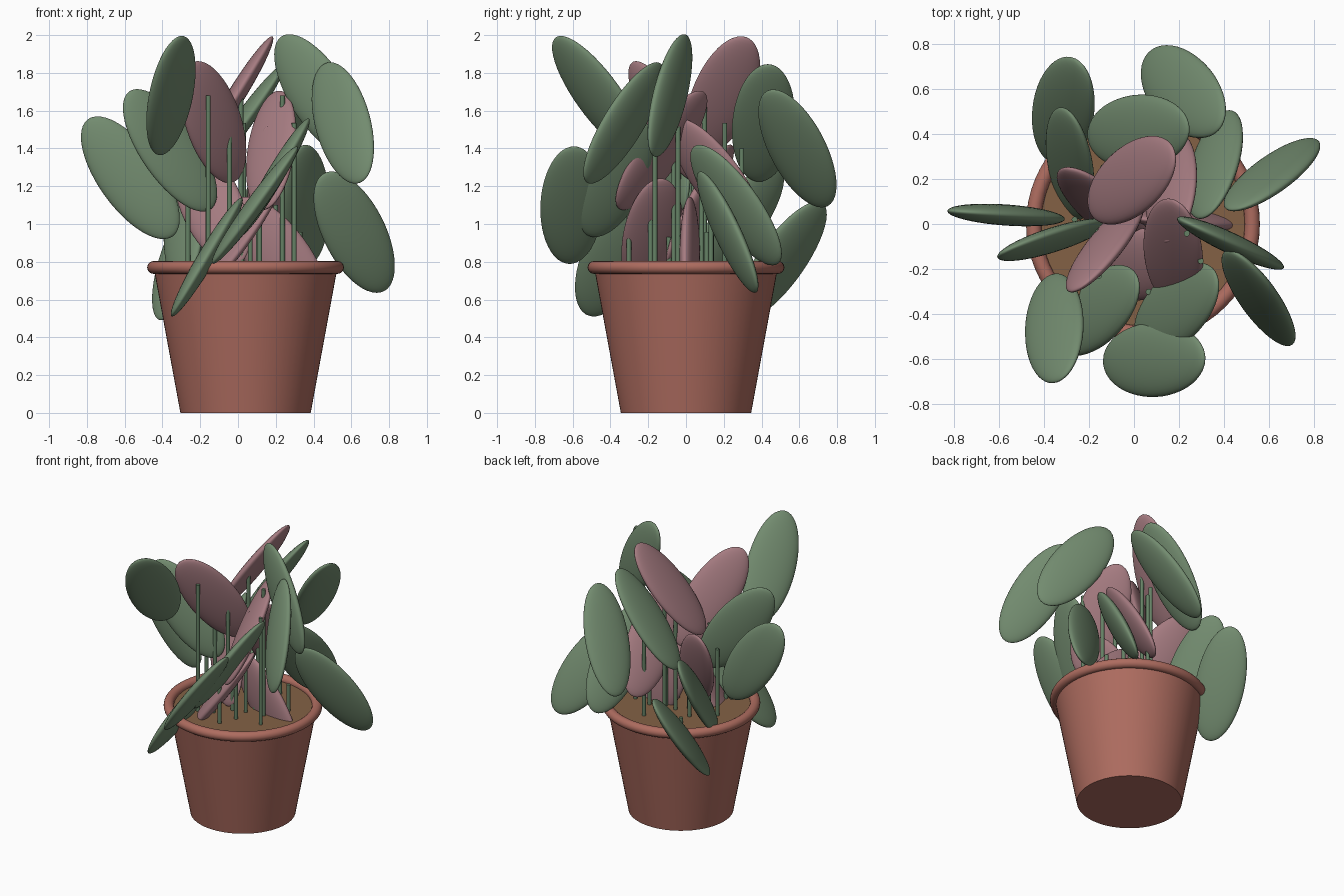
import bpy
import bmesh
from math import sin, cos, pi, radians
from mathutils import Matrix, Vector

cube = bpy.data.objects.get("Cube")
if cube:
    bpy.data.objects.remove(cube, do_unlink=True)


def make_material(name, red, green, blue):
    mat = bpy.data.materials.new(name)
    mat.use_nodes = True
    mat.diffuse_color = (red, green, blue, 1)
    shader = mat.node_tree.nodes["Principled BSDF"]
    shader.inputs["Base Color"].default_value = (red, green, blue, 1)
    shader.inputs["Roughness"].default_value = 0.8
    return mat


terracotta = make_material("terracotta", 0.42, 0.15, 0.115)
earth = make_material("brown earth", 0.23, 0.12, 0.06)
leaf_green = make_material("leaf green", 0.17, 0.26, 0.16)
stalk_green = make_material("stalk green", 0.13, 0.22, 0.13)
leaf_pink = make_material("dusty pink", 0.38, 0.2, 0.22)

POT_CENTRE = Vector((0.04, 0, 0))
SOIL_HEIGHT = 0.765
LEAF_TILT = radians(36)
LEAF_WIDTH, LEAF_THICKNESS, LEAF_LENGTH = 0.166, 0.047, 0.383


def add_object(name, bm, material):
    mesh = bpy.data.meshes.new(name)
    bmesh.ops.recalc_face_normals(bm, faces=bm.faces)
    bm.to_mesh(mesh)
    bm.free()
    mesh.materials.append(material)
    obj = bpy.data.objects.new(name, mesh)
    bpy.context.collection.objects.link(obj)
    bpy.ops.object.select_all(action="DESELECT")
    obj.select_set(True)
    bpy.context.view_layer.objects.active = obj
    bpy.ops.object.shade_smooth_by_angle(angle=radians(40))
    return obj


def add_cone(name, material, base, height, low_radius, high_radius, sides):
    bm = bmesh.new()
    bmesh.ops.create_cone(bm, cap_ends=True, segments=sides, radius1=low_radius,
                          radius2=high_radius, depth=height)
    bmesh.ops.translate(bm, verts=bm.verts, vec=base + Vector((0, 0, height / 2)))
    return add_object(name, bm, material)


def add_ring(name, material, centre, radius, thickness, sides=64, around=16):
    """Round bead made by sweeping a circle about the vertical axis."""
    bm = bmesh.new()
    circle = [bm.verts.new((radius + thickness * cos(k * 2 * pi / around), 0,
                            thickness * sin(k * 2 * pi / around)))
              for k in range(around)]
    edges = [bm.edges.new((circle[k - 1], circle[k])) for k in range(around)]
    bmesh.ops.spin(bm, geom=circle + edges, cent=(0, 0, 0), axis=(0, 0, 1),
                   angle=2 * pi, steps=sides, use_merge=True)
    bmesh.ops.remove_doubles(bm, verts=bm.verts, dist=0.0001)
    bmesh.ops.translate(bm, verts=bm.verts, vec=centre)
    return add_object(name, bm, material)


def add_leaf(name, material, centre, lean, roll):
    """Flattened egg whose top leans toward an azimuth, rolled on its long axis."""
    a, r = radians(lean), radians(roll)
    along = Vector((sin(LEAF_TILT) * cos(a), sin(LEAF_TILT) * sin(a), cos(LEAF_TILT)))
    level = Vector((-sin(a), cos(a), 0))
    rising = along.cross(level)
    width = cos(r) * rising + sin(r) * level
    normal = sin(r) * rising - cos(r) * level
    axes = Matrix((width * LEAF_WIDTH, normal * LEAF_THICKNESS,
                   along * LEAF_LENGTH)).transposed().to_4x4()
    bm = bmesh.new()
    bmesh.ops.create_uvsphere(bm, u_segments=40, v_segments=24, radius=1)
    bmesh.ops.transform(bm, matrix=Matrix.Translation(centre) @ axes, verts=bm.verts)
    add_object(name, bm, material)


def add_stalk(name, centre):
    """Upright stalk halfway between the pot axis and the leaf."""
    foot = (POT_CENTRE + centre) / 2
    foot.z = SOIL_HEIGHT - 0.03
    add_cone(name, stalk_green, foot, centre.z - foot.z, 0.013, 0.013, 16)


# Pot, rim and soil
add_cone("pot", terracotta, POT_CENTRE, 0.76, 0.345, 0.485, 64)
add_ring("pot_rim", terracotta, POT_CENTRE + Vector((0, 0, 0.77)), 0.487, 0.034)
add_cone("soil", earth, POT_CENTRE + Vector((0, 0, 0.74)), SOIL_HEIGHT - 0.74,
         0.475, 0.475, 64)

# Leaves: centre, azimuth of the lean, roll
green_leaves = [
    (-0.355, -0.465, 1.68, -80, 55),
    (-0.57, 0.04, 1.245, 176, 0),
    (0.615, 0.22, 0.957, -136, 30),
    (0.555, -0.33, 1.535, 117, -30),
    (0.09, -0.605, 1.1, 3, 90),
    (0.22, 0.59, 1.4, -40, 72),
    (0.02, 0.41, 1.535, 6, 90),
    (-0.315, 0.505, 0.805, 70, -60),
    (-0.285, 0.27, 1.0, 90, -38),
    (-0.36, -0.07, 1.39, 194, -12),
    (0.43, -0.085, 1.68, 155, 0),
    (0.36, 0.265, 1.1, -97, 40),
    (0.19, -0.375, 1.245, 36, -62),
    (-0.165, -0.385, 0.825, 35, -60),
]
pink_leaves = [
    (-0.01, 0.195, 1.68, 32, -64),
    (-0.13, -0.1, 1.54, -122, 25),
    (0.175, -0.13, 1.39, 84, -55),
    (0.165, 0.165, 1.24, -85, 45),
    (-0.14, 0.075, 1.1, 130, -35),
    (0.0, -0.18, 0.93, 10, 80),
    (0.22, 0.02, 0.82, 178, 8),
]
for label, material, leaves in (("green", leaf_green, green_leaves),
                                ("pink", leaf_pink, pink_leaves)):
    for number, (x, y, z, lean, roll) in enumerate(leaves, start=1):
        centre = Vector((x, y, z))
        add_leaf(f"{label}_leaf_{number}", material, centre, lean, roll)
        add_stalk(f"{label}_leaf_stalk_{number}", centre)
